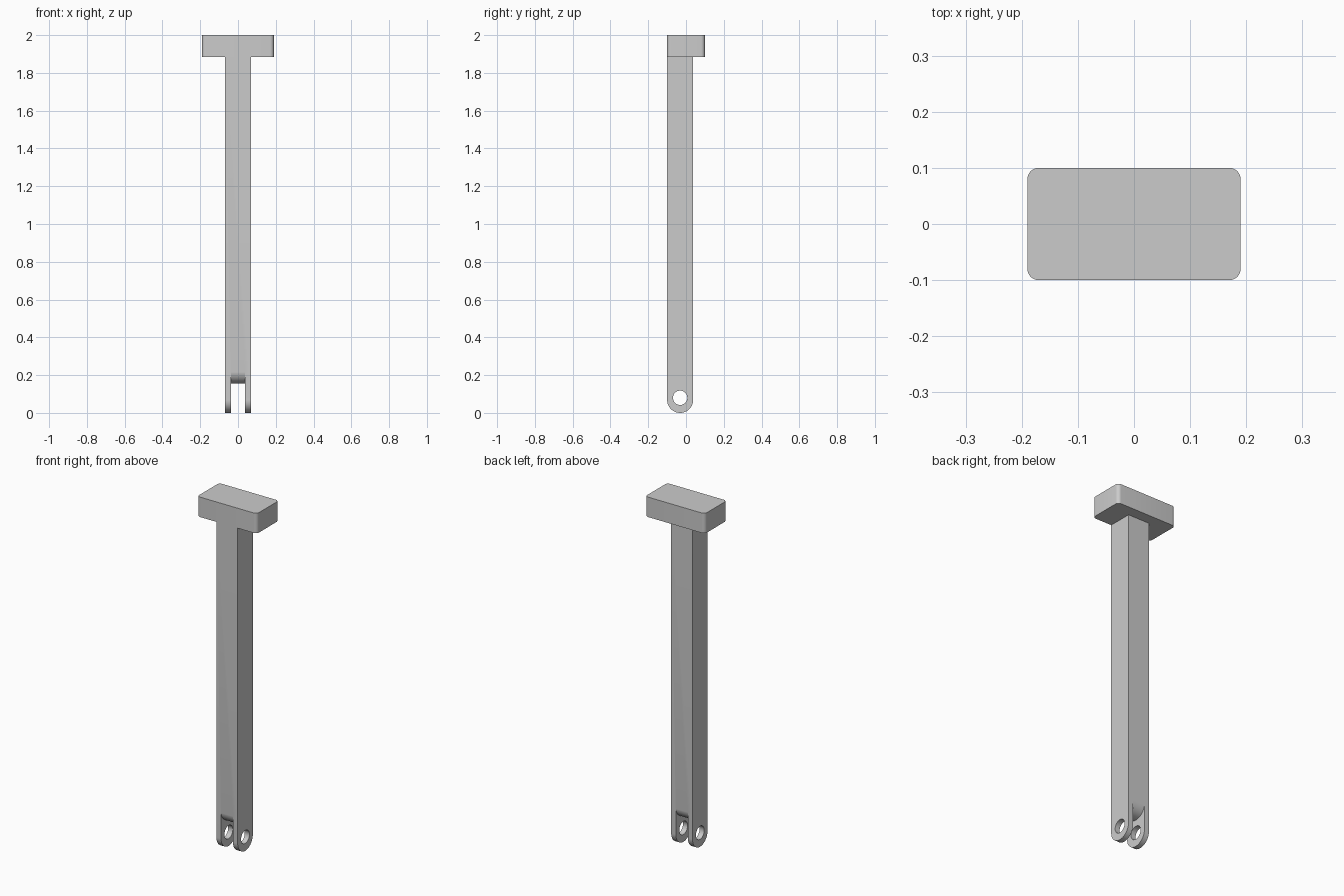
import bpy, bmesh
from math import sin, cos, pi

if "Cube" in bpy.data.objects:
    bpy.data.objects.remove(bpy.data.objects["Cube"])

grey = bpy.data.materials.new("plain grey")
grey.use_nodes = True
grey.diffuse_color = (0.6, 0.6, 0.6, 1)
grey.node_tree.nodes["Principled BSDF"].inputs["Base Color"].default_value = (0.6, 0.6, 0.6, 1)

FRONT, BACK = -0.1, 0.038
MID_Y = (FRONT + BACK) / 2
RADIUS = (BACK - FRONT) / 2
HALF_WIDTH = 0.068
HEAD_BOTTOM = 1.885


def arc(cy, cz, r, start, end, steps=32):
    angles = [start + (end - start) * i / steps for i in range(steps + 1)]
    return [(cy + r * cos(a), cz + r * sin(a)) for a in angles]


def prism(name, outline, half):
    """Extrude a side outline (y, z) symmetrically along x."""
    bm = bmesh.new()
    face = bm.faces.new([bm.verts.new((-half, y, z)) for y, z in outline])
    new = bmesh.ops.extrude_face_region(bm, geom=[face])["geom"]
    verts = [v for v in new if isinstance(v, bmesh.types.BMVert)]
    bmesh.ops.translate(bm, verts=verts, vec=(2 * half, 0, 0))
    bmesh.ops.recalc_face_normals(bm, faces=bm.faces)
    mesh = bpy.data.meshes.new(name)
    bm.to_mesh(mesh)
    bm.free()
    mesh.materials.append(grey)
    obj = bpy.data.objects.new(name, mesh)
    bpy.context.collection.objects.link(obj)
    return obj


def activate(obj):
    bpy.ops.object.select_all(action="DESELECT")
    obj.select_set(True)
    bpy.context.view_layer.objects.active = obj


def cut(obj, cutter):
    activate(obj)
    mod = obj.modifiers.new("cut", "BOOLEAN")
    mod.operation, mod.solver, mod.object = "DIFFERENCE", "EXACT", cutter
    bpy.ops.object.modifier_apply(modifier=mod.name)
    bpy.data.objects.remove(cutter)


# Long shaft with a rounded foot
outline = arc(MID_Y, RADIUS, RADIUS, pi, 2 * pi) + [(BACK, HEAD_BOTTOM), (FRONT, HEAD_BOTTOM)]
shaft = prism("shaft", outline, HALF_WIDTH)

# Fork slot, ending against a rounded tongue
tongue_z = 0.155 + RADIUS
tongue = arc(MID_Y, tongue_z, RADIUS + 0.0005, pi, 2 * pi)
slot = [(-0.3, tongue_z)] + tongue + [(0.3, tongue_z), (0.3, -0.1), (-0.3, -0.1)]
cut(shaft, prism("slot_cutter", slot, 0.038))

# Pin hole through both fork cheeks
cut(shaft, prism("pin_hole_cutter", arc(MID_Y, 0.08, 0.038, 0, 2 * pi, 48)[:-1], 0.2))

# Head block with rounded upright corners
head = prism("head", [(-0.1, HEAD_BOTTOM), (0.1, HEAD_BOTTOM), (0.1, 2), (-0.1, 2)], 0.19)
bm = bmesh.new()
bm.from_mesh(head.data)
upright = [e for e in bm.edges if abs(e.verts[0].co.z - e.verts[1].co.z) > 0.05]
bmesh.ops.bevel(bm, geom=upright, offset=0.02, segments=8, profile=0.5, affect="EDGES")
bm.to_mesh(head.data)
bm.free()

for part in (shaft, head):
    activate(part)
    bpy.ops.object.shade_smooth_by_angle(angle=0.5)
